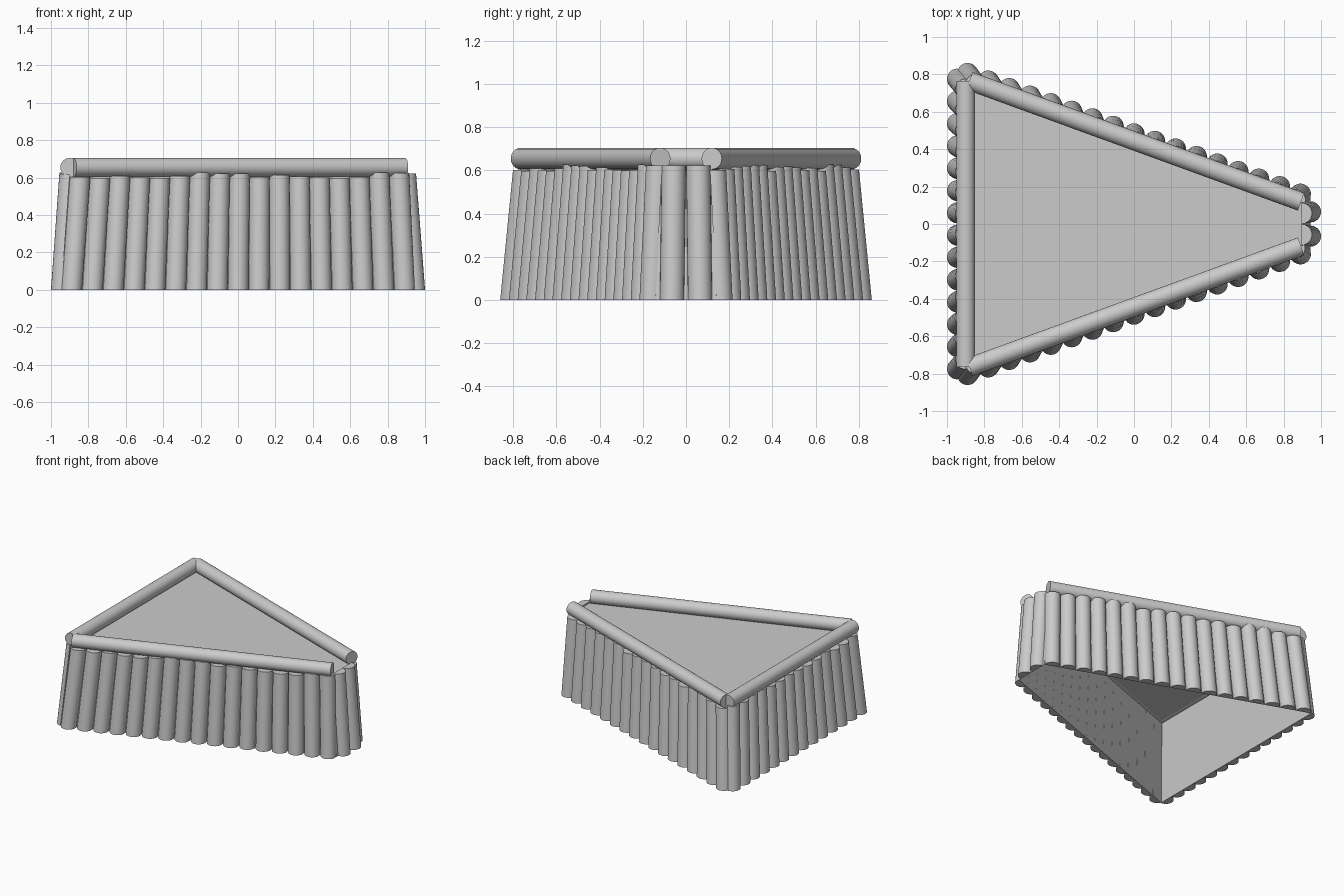
import bpy, bmesh, math, random
from mathutils import Vector

if "Cube" in bpy.data.objects:
    bpy.data.objects.remove(bpy.data.objects["Cube"])

random.seed(4)
H = 0.61          # deck height
R = 0.056         # log radius
SEG = 12          # segments on a half log


def finish(bm, name, smooth=True):
    bmesh.ops.recalc_face_normals(bm, faces=bm.faces[:])
    me = bpy.data.meshes.new(name)
    bm.to_mesh(me)
    bm.free()
    ob = bpy.data.objects.new(name, me)
    bpy.context.collection.objects.link(ob)
    if smooth:
        bpy.ops.object.select_all(action='DESELECT')
        ob.select_set(True)
        bpy.context.view_layer.objects.active = ob
        bpy.ops.object.shade_smooth_by_angle(angle=math.radians(35))
    return ob


def half_log(bm, base, top, along, height):
    """Leaning half-round log whose flat back lies on the wall."""
    out = Vector((along.y, -along.x, 0))
    axis = (top - base) / H
    rings = []
    for z in (0, height):
        c = base + axis * z
        rings.append([bm.verts.new(c + R * (along * math.cos(a) + out * math.sin(a)))
                      for a in (math.pi * i / SEG for i in range(SEG + 1))])
    lo, hi = rings
    n = SEG + 1
    for i in range(n):
        j = (i + 1) % n
        bm.faces.new((lo[i], lo[j], hi[j], hi[i]))
    bm.faces.new(lo)
    bm.faces.new(hi)


def log_row(name, b0, b1, t0, t1, count):
    """Row of logs running counter-clockwise along one wall."""
    bm = bmesh.new()
    b0, b1 = Vector((*b0, 0)), Vector((*b1, 0))
    t0, t1 = Vector((*t0, H)), Vector((*t1, H))
    along = (b1 - b0).normalized()
    for i in range(count):
        f = i / (count - 1)
        half_log(bm, b0.lerp(b1, f), t0.lerp(t1, f), along,
                 random.uniform(0.595, 0.63))
    finish(bm, name)


def rail(name, a, b, r=0.05, z=0.655):
    a, b = Vector((*a, z)), Vector((*b, z))
    bm = bmesh.new()
    bmesh.ops.create_cone(bm, cap_ends=True, segments=24, radius1=r, radius2=r,
                          depth=(b - a).length)
    ob = finish(bm, name)
    ob.location = (a + b) / 2
    ob.rotation_euler = (b - a).to_track_quat('Z', 'Y').to_euler()


# Tapered shell with deck on top, open underneath
bm = bmesh.new()
low = [bm.verts.new((x, y, 0)) for x, y in
       ((-0.944, -0.825), (0.944, -0.141), (0.944, 0.141), (-0.944, 0.825))]
high = [bm.verts.new((x, y, H)) for x, y in
        ((-0.9, -0.765), (0.897, -0.117), (0.897, 0.117), (-0.9, 0.765))]
for i in range(4):
    j = (i + 1) % 4
    bm.faces.new((low[i], low[j], high[j], high[i]))
bm.faces.new(high)
finish(bm, "platform_shell", smooth=False)

# Palisade logs on each wall
log_row("front_logs", (-0.89, -0.805), (0.89, -0.16), (-0.845, -0.745), (0.86, -0.13), 17)
log_row("right_logs", (0.944, -0.065), (0.944, 0.065), (0.897, -0.057), (0.897, 0.057), 2)
log_row("back_logs", (0.89, 0.16), (-0.89, 0.805), (0.86, 0.13), (-0.845, 0.745), 17)
log_row("left_logs", (-0.944, 0.775), (-0.944, -0.775), (-0.9, 0.722), (-0.9, -0.722), 14)

# Rails lying on the deck edge
rail("left_rail", (-0.9, -0.765), (-0.9, 0.765))
for name, s in (("front_rail", -1), ("back_rail", 1)):
    rail(name, (-0.88, s * 0.765), (0.893, s * 0.119))
